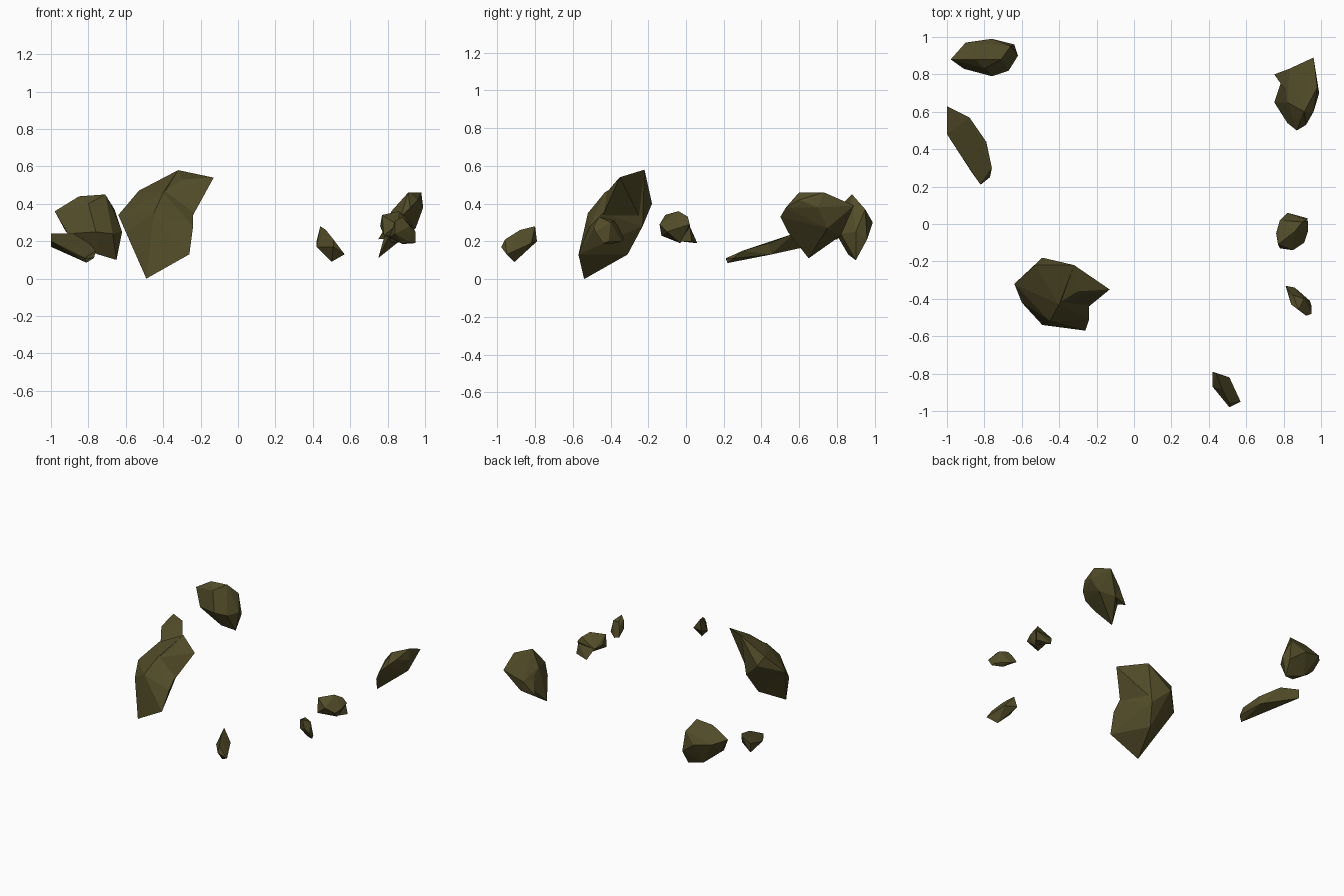
import bpy
import bmesh
from mathutils import Vector

CENTI = 0.01  # corner positions are written in hundredths of a unit

default_cube = bpy.data.objects.get("Cube")
if default_cube:
    bpy.data.objects.remove(default_cube, do_unlink=True)


def make_material(name, colour):
    material = bpy.data.materials.new(name)
    material.use_nodes = True
    material.diffuse_color = colour
    shader = material.node_tree.nodes["Principled BSDF"]
    shader.inputs["Base Color"].default_value = colour
    shader.inputs["Roughness"].default_value = 0.9
    return material


olive_stone = make_material("olive brown stone", (0.085, 0.073, 0.022, 1))


def add_hull(mesh, corners):
    """Wrap a tight faceted skin around the corners and add it to the mesh."""
    hull = bmesh.new()
    for corner in corners:
        hull.verts.new(Vector(corner) * CENTI)
    bmesh.ops.convex_hull(hull, input=list(hull.verts))
    # Drop corners that ended up inside the skin
    loose = [vert for vert in hull.verts if not vert.link_faces]
    bmesh.ops.delete(hull, geom=loose, context="VERTS")
    # Merge nearly coplanar triangles into broad chiselled facets
    bmesh.ops.dissolve_limit(
        hull, angle_limit=0.06, verts=list(hull.verts), edges=list(hull.edges))
    bmesh.ops.recalc_face_normals(hull, faces=list(hull.faces))
    piece = bpy.data.meshes.new("hull piece")
    hull.to_mesh(piece)
    hull.free()
    mesh.from_mesh(piece)
    bpy.data.meshes.remove(piece)


def rock(name, *chunks):
    """Make one flat shaded rock from one or more overlapping convex chunks."""
    mesh = bmesh.new()
    for corners in chunks:
        add_hull(mesh, corners)
    data = bpy.data.meshes.new(name)
    mesh.to_mesh(data)
    mesh.free()
    data.materials.append(olive_stone)
    for polygon in data.polygons:
        polygon.use_smooth = False
    stone = bpy.data.objects.new(name, data)
    bpy.context.scene.collection.objects.link(stone)
    return stone


# Large leaning boulder: thin main body, then the overhanging upper corner
rock(
    "large_boulder",
    [(-32, -22, 58), (-24, -44, 35), (-24, -51, 28), (-26, -57, 13),
     (-49, -54, 0), (-60, -42, 25), (-64, -32, 34), (-53, -22, 47),
     (-49, -18, 40), (-40, -43, 46), (-45, -52, 35), (-41, -31, 13),
     (-36, -23, 28)],
    [(-32, -22, 58), (-13, -35, 54), (-24, -44, 34), (-40, -42, 46),
     (-30, -36, 53), (-49, -18, 40), (-36, -24, 32)],
)

# Rounded rock at the back right with a pointed side
rock(
    "back_right_rock",
    [(-98, 88, 36), (-85, 88, 44), (-71, 88, 45), (-66, 95, 37),
     (-62, 90, 25), (-65, 90, 10), (-75, 86, 13), (-91, 83, 24),
     (-76, 99, 30), (-90, 97, 33), (-64, 96, 21), (-67, 82, 24),
     (-76, 79, 25), (-80, 83, 40), (-80, 92, 15), (-92, 88, 25)],
)

# Thin tilted slab on the right side
rock(
    "flat_slab",
    [(-100, 63, 24), (-88, 57, 24), (-79, 44, 19), (-76, 30, 15),
     (-77, 25, 11), (-82, 21, 11), (-87, 28, 13), (-100, 48, 20),
     (-81, 22, 8.5), (-100, 63, 17), (-80, 45, 13)],
)

# Broad wedge at the back left: body, then the corner jutting sideways
rock(
    "back_left_rock",
    [(75, 65, 11), (80, 80, 27), (83, 83, 31), (96, 89, 39),
     (98, 73, 46), (99, 70, 38), (91, 60, 46), (96, 60, 42),
     (92, 53, 38), (87, 50, 33), (82, 54, 25), (95, 75, 27),
     (82, 65, 36), (86, 82, 23)],
    [(75, 80, 21), (83, 83, 31), (86, 82, 23), (82, 70, 33),
     (84, 72, 22)],
)

# Small blocky rock on the left side: body, then the low back corner
rock(
    "small_block",
    [(86, -4, 36), (77, -11, 34), (90, 1, 33), (76, -5, 28),
     (78, 2, 27), (85, -14, 29), (91, -10, 25), (93, -4, 27),
     (93, 2, 29), (88, -3, 19), (78, -13, 23)],
    [(82, 6, 19), (93, 3, 20), (89, -3, 20), (78, 2, 27), (92, 2, 28)],
)

# Small pebble on the left side
rock(
    "side_pebble",
    [(81, -33, 22), (86, -34, 20), (94, -41, 20), (95, -44, 19),
     (95, -48, 25), (92, -49, 28), (84, -43, 31), (88, -46, 33),
     (85, -38, 31), (83, -36, 28), (91, -44, 20), (91, -40, 30),
     (88, -40, 18.5), (84, -43, 24)],
)

# Pointed shard at the front
rock(
    "front_shard",
    [(44, -80, 28), (42, -79, 20), (51, -82, 19), (57, -95, 13),
     (51, -98, 17), (42, -87, 17), (50, -91, 9), (47, -88, 26),
     (51, -96, 21)],
)
